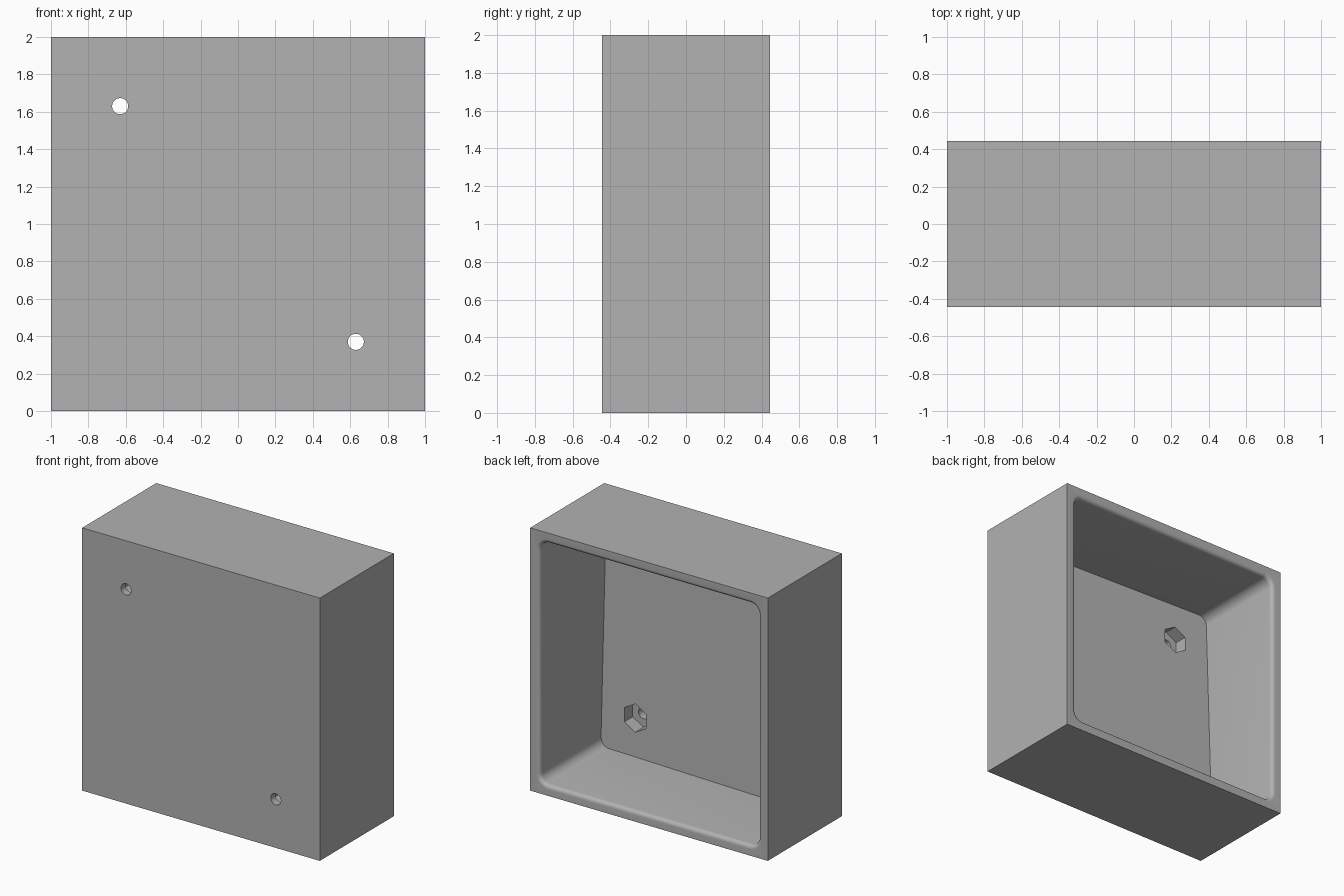
import bpy, bmesh, math
from mathutils import Matrix

if "Cube" in bpy.data.objects:
    bpy.data.objects.remove(bpy.data.objects["Cube"])

BACK = 0.445       # half depth of the box
WALL = 0.08        # side wall thickness
LIP = 0.03         # rounding of the inner rim
CORNER = 0.07      # rounding of the upright cavity corners
FLOOR_Y = -0.29    # cavity floor at its middle
SLOPE = 0.037      # floor gets deeper towards +x and +z

grey = bpy.data.materials.new("plain grey")
grey.use_nodes = True
grey.diffuse_color = (0.445, 0.445, 0.445, 1)
grey.node_tree.nodes["Principled BSDF"].inputs["Base Color"].default_value = grey.diffuse_color


def make_object(name, bm):
    bmesh.ops.recalc_face_normals(bm, faces=bm.faces[:])
    mesh = bpy.data.meshes.new(name)
    bm.to_mesh(mesh)
    bm.free()
    mesh.materials.append(grey)
    obj = bpy.data.objects.new(name, mesh)
    bpy.context.collection.objects.link(obj)
    return obj


def prism(name, x, z, radius, sides, y0, y1, turn=0):
    """Straight prism running along y."""
    bm = bmesh.new()
    place = (Matrix.Translation((x, (y0 + y1) / 2, z))
             @ Matrix.Rotation(math.pi / 2, 4, 'X') @ Matrix.Rotation(turn, 4, 'Z'))
    bmesh.ops.create_cone(bm, cap_ends=True, segments=sides, radius1=radius,
                          radius2=radius, depth=y1 - y0, matrix=place)
    return make_object(name, bm)


def rounded_square(grow, steps=8):
    """Outline of the cavity, enlarged by grow, as (x, z - 1) pairs."""
    middle = 1 - WALL - CORNER
    points = []
    for quarter in range(4):
        a0 = quarter * math.pi / 2
        cx = middle * (1 if quarter in (0, 3) else -1)
        cz = middle * (1 if quarter < 2 else -1)
        for i in range(steps + 1):
            a = a0 + i / steps * math.pi / 2
            r = CORNER + grow
            points.append((cx + r * math.cos(a), cz + r * math.sin(a)))
    return points


# Solid box
bm = bmesh.new()
bmesh.ops.create_cube(bm, size=1, matrix=Matrix.Translation((0, 0, 1))
                      @ Matrix.Diagonal((2, 2 * BACK, 2, 1)))
box = make_object("open_box", bm)

# Cavity cutter: sloping floor, straight walls, rounded lip, overshoot at the back
bm = bmesh.new()
rings = [[bm.verts.new((x, FLOOR_Y - SLOPE * (x + z), z + 1)) for x, z in rounded_square(0)]]
lip = [(LIP * (1 - math.cos(a)), BACK - LIP + LIP * math.sin(a))
       for a in (i * math.pi / 12 for i in range(7))]
for grow, y in lip + [(LIP, BACK + 0.1)]:
    rings.append([bm.verts.new((x, y, z + 1)) for x, z in rounded_square(grow)])
for low, high in zip(rings, rings[1:]):
    for i in range(len(low)):
        j = (i + 1) % len(low)
        bm.faces.new((low[i], low[j], high[j], high[i]))
bm.faces.new(rings[0])
bm.faces.new(rings[-1])
cutters = [make_object("cavity_cutter", bm)]

# Screw holes with hexagonal nut pockets on opposite corners
for side in (-1, 1):
    x, z = 0.63 * side, 1 - 0.63 * side
    cutters.append(prism("nut_pocket_cutter", x, z, 0.107, 6, -0.39, -0.1))
    cutters.append(prism("screw_hole_cutter", x, z, 0.043, 32, -0.6, -0.2))

# Point the pockets up and down
for cutter in cutters:
    if cutter.name.startswith("nut"):
        xs = [v.co.x for v in cutter.data.vertices]
        zs = [v.co.z for v in cutter.data.vertices]
        if max(xs) - min(xs) > max(zs) - min(zs):
            cx, cz = (max(xs) + min(xs)) / 2, (max(zs) + min(zs)) / 2
            at = Matrix.Translation((cx, 0, cz))
            cutter.data.transform(at @ Matrix.Rotation(math.pi / 6, 4, 'Y') @ at.inverted())

# Cut everything, keep the result and drop the cutters
for cutter in cutters:
    cutter.hide_render = True
    cut = box.modifiers.new(cutter.name, 'BOOLEAN')
    cut.operation = 'DIFFERENCE'
    cut.solver = 'EXACT'
    cut.object = cutter
graph = bpy.context.evaluated_depsgraph_get()
result = bpy.data.meshes.new_from_object(box.evaluated_get(graph))
box.modifiers.clear()
box.data = result
for cutter in cutters:
    bpy.data.objects.remove(cutter)

# Smooth the rounded lip and corners, keep the edges sharp
bpy.ops.object.select_all(action='DESELECT')
box.select_set(True)
bpy.context.view_layer.objects.active = box
bpy.ops.object.shade_smooth_by_angle(angle=math.radians(30))
